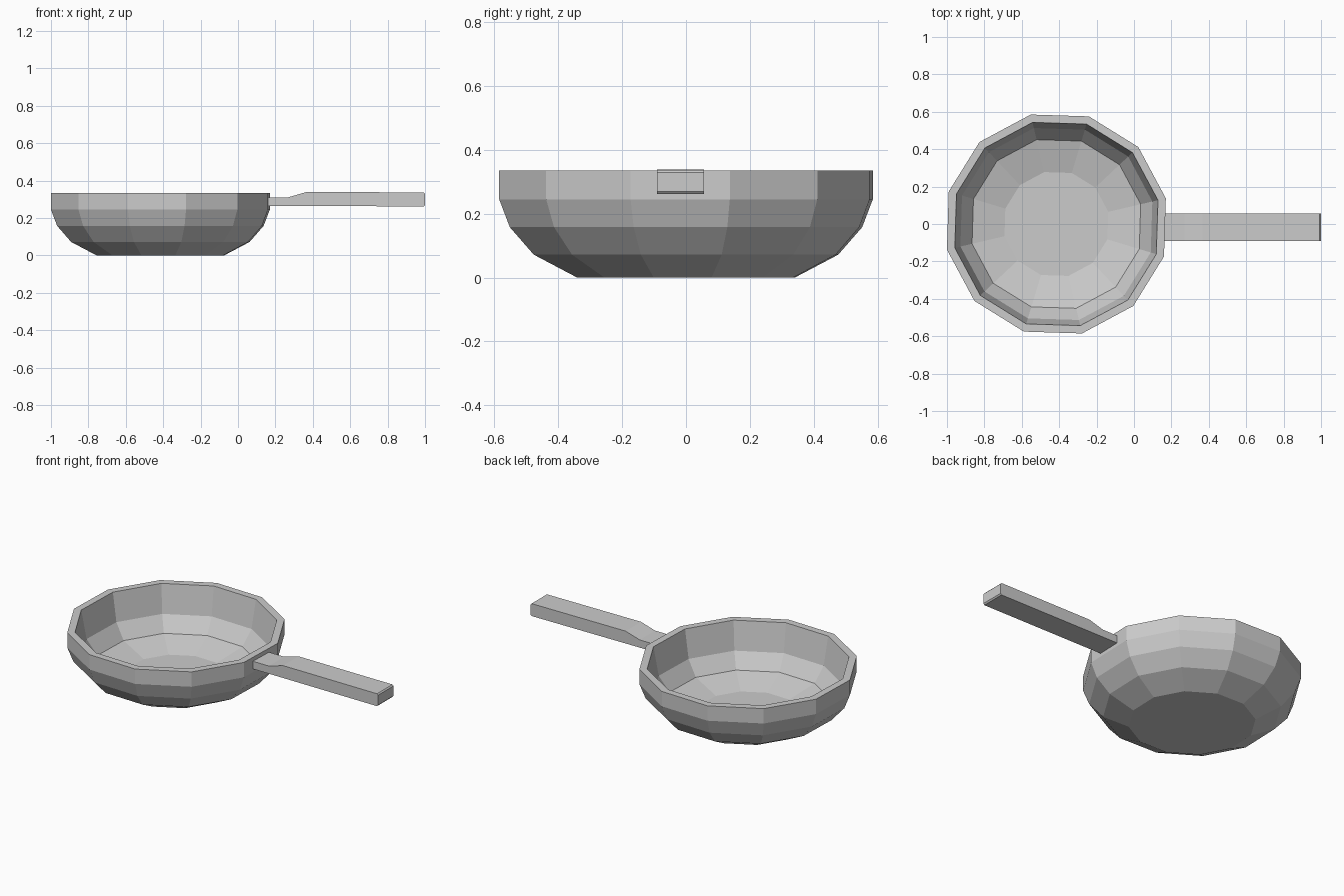
import bpy, bmesh
from math import cos, sin, radians, tau

if "Cube" in bpy.data.objects:
    bpy.data.objects.remove(bpy.data.objects["Cube"])

SIDES = 12
OFFSET = radians(13.2)
CENTRE_X = -0.415


def finish(name, bm):
    bmesh.ops.recalc_face_normals(bm, faces=bm.faces)
    mesh = bpy.data.meshes.new(name)
    bm.to_mesh(mesh)
    bm.free()
    obj = bpy.data.objects.new(name, mesh)
    bpy.context.collection.objects.link(obj)
    return obj


def lathe(name, profile):
    """Turn a (radius, z) profile into a closed low-poly shell."""
    bm = bmesh.new()
    rings = [[bm.verts.new((r * cos(OFFSET + tau * i / SIDES),
                            r * sin(OFFSET + tau * i / SIDES), z))
              for i in range(SIDES)] for r, z in profile]
    for a, b in zip(rings, rings[1:]):
        for i in range(SIDES):
            j = (i + 1) % SIDES
            bm.faces.new((a[i], a[j], b[j], b[i]))
    bm.faces.new(rings[0])
    bm.faces.new(rings[-1])
    return finish(name, bm)


def extrude_side(name, outline, y0, y1):
    """Extrude an (x, z) outline between two y positions."""
    bm = bmesh.new()
    face = bm.faces.new([bm.verts.new((x, y0, z)) for x, z in outline])
    new = bmesh.ops.extrude_face_region(bm, geom=[face])["geom"]
    bmesh.ops.translate(bm, vec=(0, y1 - y0, 0),
                        verts=[g for g in new if isinstance(g, bmesh.types.BMVert)])
    return finish(name, bm)


# Pan bowl: outside from the base up, over the rim, down to the inner floor
bowl = lathe("pan_bowl", [
    (0.35, 0.0), (0.49, 0.072), (0.567, 0.158), (0.601, 0.245), (0.601, 0.335),
    (0.558, 0.335), (0.527, 0.165), (0.463, 0.077), (0.285, 0.03)])
bowl.location.x = CENTRE_X

# Handle: thin neck stepping up to a thicker grip
extrude_side("handle", [
    (0.15, 0.265), (0.993, 0.262), (1.0, 0.27), (1.0, 0.33), (0.993, 0.337),
    (0.365, 0.339), (0.27, 0.311), (0.15, 0.311)], -0.091, 0.056)
